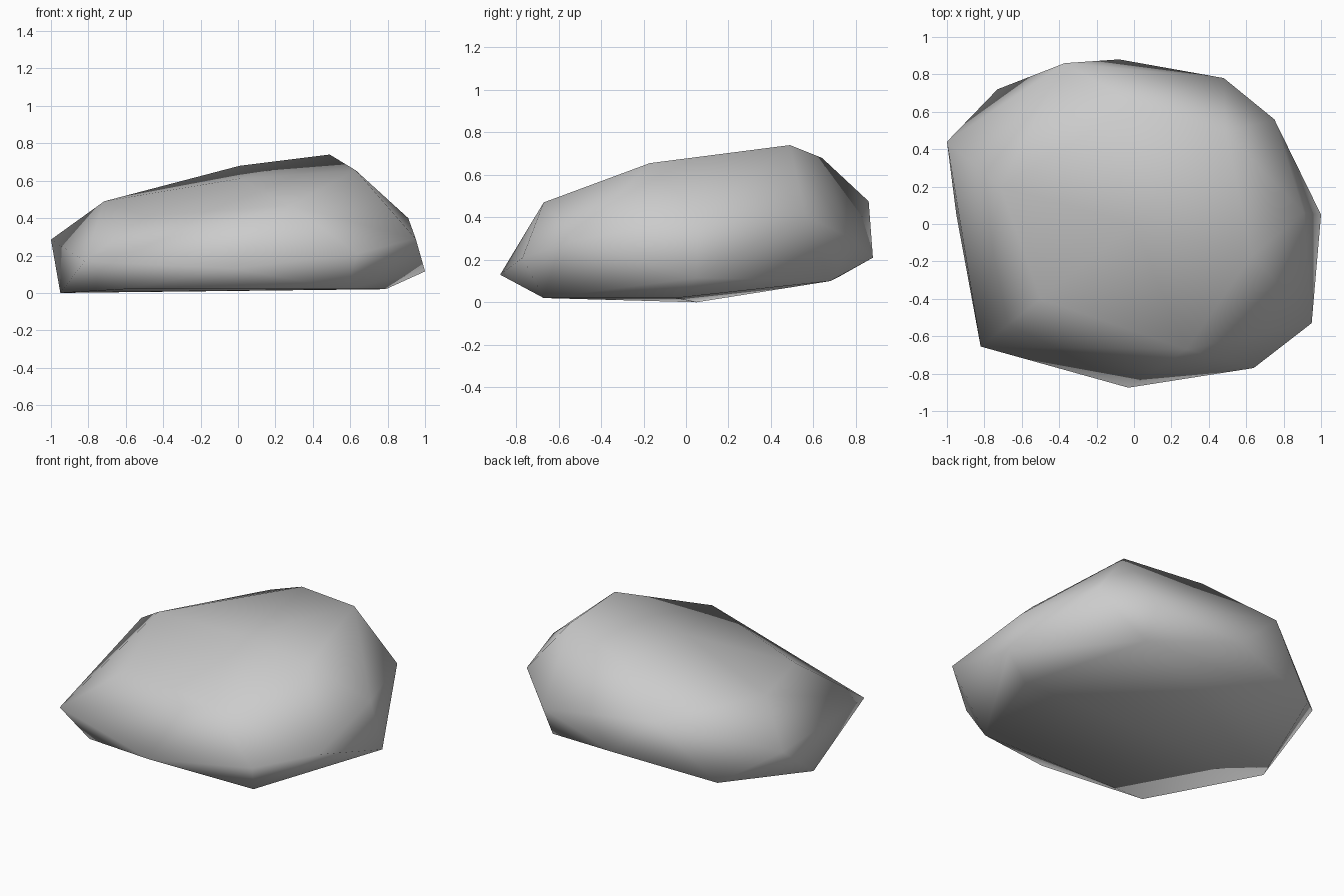
import bpy
import bmesh

default_cube = bpy.data.objects.get("Cube")
if default_cube:
    bpy.data.objects.remove(default_cube, do_unlink=True)


def flat_material(name, colour):
    material = bpy.data.materials.new(name)
    material.use_nodes = True
    material.diffuse_color = colour
    shader = material.node_tree.nodes["Principled BSDF"]
    shader.inputs["Base Color"].default_value = colour
    return material


def hull_object(name, rings, material):
    """Wrap a convex skin round the corner points and shade it smooth."""
    bm = bmesh.new()
    for ring in rings:
        for corner in ring:
            bm.verts.new(corner)
    hull = bmesh.ops.convex_hull(bm, input=bm.verts[:], use_existing_faces=False)
    loose = {v for v in bm.verts if not v.link_faces}
    if loose:
        bmesh.ops.delete(bm, geom=list(loose), context='VERTS')
    bmesh.ops.recalc_face_normals(bm, faces=bm.faces[:])
    for face in bm.faces:
        face.smooth = True
    mesh = bpy.data.meshes.new(name)
    bm.to_mesh(mesh)
    bm.free()
    mesh.materials.append(material)
    boulder = bpy.data.objects.new(name, mesh)
    bpy.context.collection.objects.link(boulder)
    return boulder


# underside, nearly flat and rising toward the back
underside = [
    (-.61, -.65, .02), (.58, -.67, .02), (.79, -.05, .02),
    (.48, .68, .1), (-.73, .72, .12), (-.95, .05, 0),
]

# widest belt, front left corner first, running anticlockwise
belt = [
    (-.82, -.655, .17), (-.03, -.875, .13), (.64, -.77, .21),
    (.95, -.53, .29), (1, .05, .115), (.75, .56, .41),
    (.48, .78, .3), (-.08, .88, .21), (-1, .44, .285),
]

# shoulders and crown, highest at the back left
crown = [
    (-.5, -.4, .41), (.28, -.67, .47), (.91, .06, .4),
    (.63, -.17, .655), (.49, .49, .74), (.01, .64, .68),
    (-.37, .86, .475), (-.715, .2, .49), (0, 0, .61),
]

stone_grey = flat_material("stone grey", (.6, .6, .6, 1))
hull_object("boulder", (underside, belt, crown), stone_grey)
